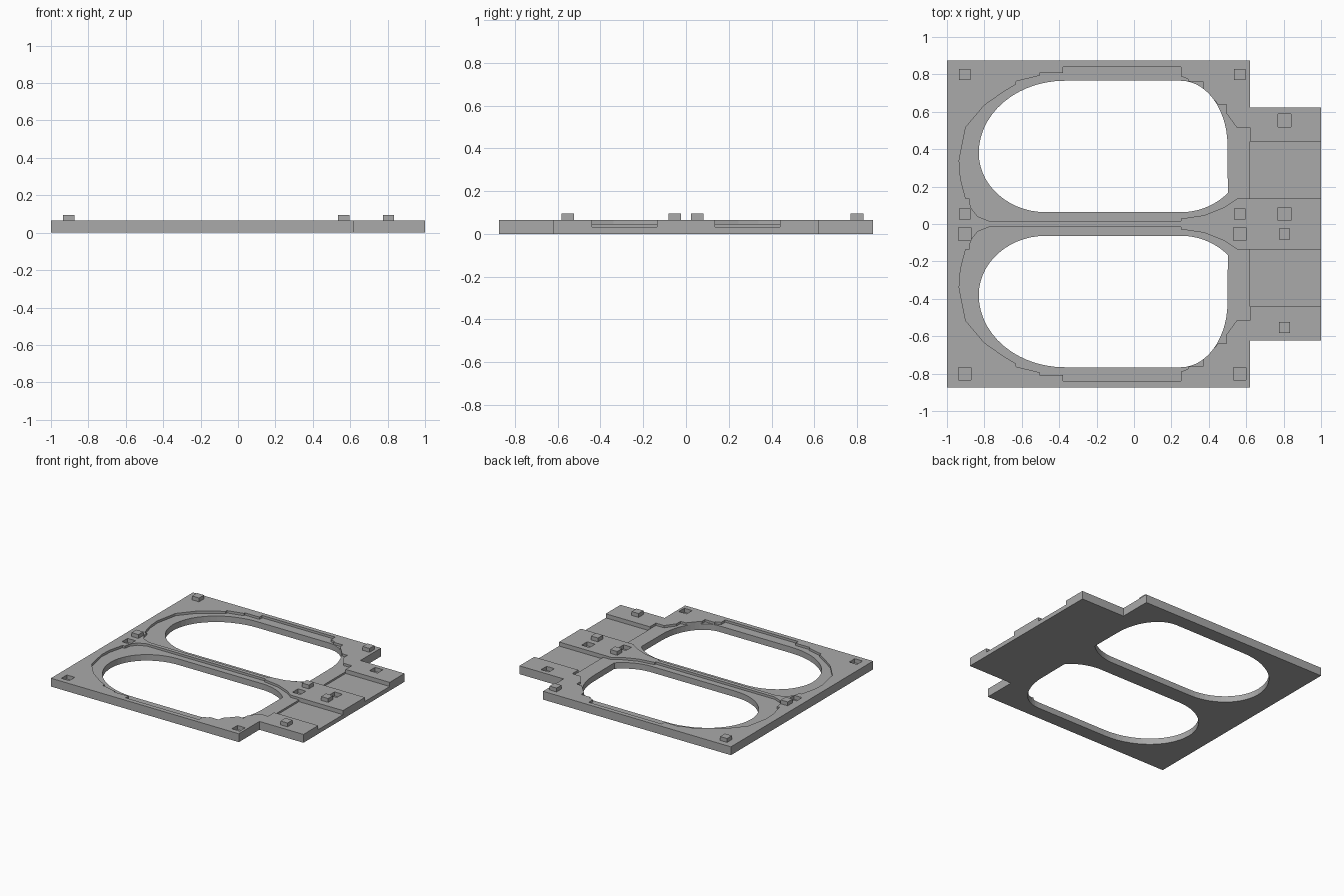
import bpy
import bmesh
from math import sin, cos, radians

cube = bpy.data.objects.get("Cube")
if cube:
    bpy.data.objects.remove(cube, do_unlink=True)

TOP = 0.065      # plate surface
LEDGE = 0.047    # shallow recess floor
CHANNEL = 0.033  # side channel floor
ABOVE = 0.2

grey = bpy.data.materials.new("plain grey")
grey.use_nodes = True
colour = (0.4, 0.4, 0.4, 1)
grey.diffuse_color = colour
grey.node_tree.nodes["Principled BSDF"].inputs["Base Color"].default_value = colour


def prism(name, outline, low, high):
    """Extrude a flat outline between two heights."""
    bm = bmesh.new()
    face = bm.faces.new([bm.verts.new((x, y, low)) for x, y in outline])
    ext = bmesh.ops.extrude_face_region(bm, geom=[face])
    verts = [v for v in ext["geom"] if isinstance(v, bmesh.types.BMVert)]
    bmesh.ops.translate(bm, verts=verts, vec=(0, 0, high - low))
    bmesh.ops.recalc_face_normals(bm, faces=bm.faces)
    mesh = bpy.data.meshes.new(name)
    bm.to_mesh(mesh)
    bm.free()
    mesh.materials.append(grey)
    obj = bpy.data.objects.new(name, mesh)
    bpy.context.collection.objects.link(obj)
    return obj


def rectangle(x0, x1, y0, y1):
    return [(x0, y0), (x1, y0), (x1, y1), (x0, y1)]


def square(x, y, half):
    return rectangle(x - half, x + half, y - half, y + half)


def flip(outline, side):
    return [(x, y * side) for x, y in outline]


def arc(cx, cy, rx, ry, start, end, steps=14):
    """Points along part of an ellipse, angles in degrees."""
    angles = [radians(start + (end - start) * i / steps) for i in range(steps + 1)]
    return [(cx + rx * cos(a), cy + ry * sin(a)) for a in angles]


def cut(target, outline, low, high=ABOVE):
    """Remove a prism from the target."""
    cutter = prism("cutter", outline, low, high)
    cutter.hide_render = True
    mod = target.modifiers.new("cut", "BOOLEAN")
    mod.operation = "DIFFERENCE"
    mod.solver = "EXACT"
    mod.object = cutter
    bpy.context.view_layer.objects.active = target
    bpy.ops.object.modifier_apply(modifier=mod.name)
    bpy.data.objects.remove(cutter, do_unlink=True)


# Plate with a narrower tab on its left side
half_plate = [(0.62, 0.875), (-1, 0.875)]
half_tab = [(1, 0.622), (0.62, 0.622)]
upper = half_tab + half_plate
plate = prism("base_plate", upper + flip(upper[::-1], -1), 0, TOP)

# Rounded opening
opening = (arc(0.25, 0.40, 0.35, 0.337, -90, -44)
           + arc(0.25, 0.42, 0.25, 0.346, 0, 90)
           + arc(-0.37, 0.38, 0.46, 0.386, 90, 180)
           + arc(-0.47, 0.38, 0.36, 0.317, 180, 270)[1:])

# Stepped recess around the opening
recess = [(-0.935, 0.34), (-0.9, 0.517), (-0.8, 0.635), (-0.7, 0.705),
          (-0.63, 0.747), (-0.63, 0.763), (-0.505, 0.793), (-0.505, 0.806),
          (-0.38, 0.806), (-0.38, 0.84), (0.25, 0.84), (0.25, 0.79),
          (0.29, 0.774), (0.29, 0.763), (0.37, 0.763), (0.37, 0.726),
          (0.45, 0.64), (0.495, 0.64), (0.495, 0.59), (0.55, 0.515),
          (0.62, 0.515), (0.62, 0.135), (0.55, 0.135), (0.484, 0.09),
          (0.377, 0.047), (0.25, 0.028), (0.25, 0.015), (-0.773, 0.015),
          (-0.837, 0.041), (-0.874, 0.09), (-0.88, 0.135), (-0.9, 0.135),
          (-0.928, 0.245)]

for side in (1, -1):
    cut(plate, flip(recess, side), LEDGE)
    cut(plate, flip(rectangle(0.62, 1.1, 0.135, 0.44), side), CHANNEL)
    cut(plate, flip(opening, side), -0.1)

# Pegs on one half fit sockets on the other
for x, y, side in [(-0.905, 0.8, 1), (-0.905, 0.053, 1), (0.565, 0.8, 1),
                   (0.565, 0.053, 1), (0.805, 0.053, -1), (0.805, 0.553, -1)]:
    prism("peg", square(x, y * side, 0.03), TOP - 0.002, 0.095)
    cut(plate, square(x, -y * side, 0.034), CHANNEL)
